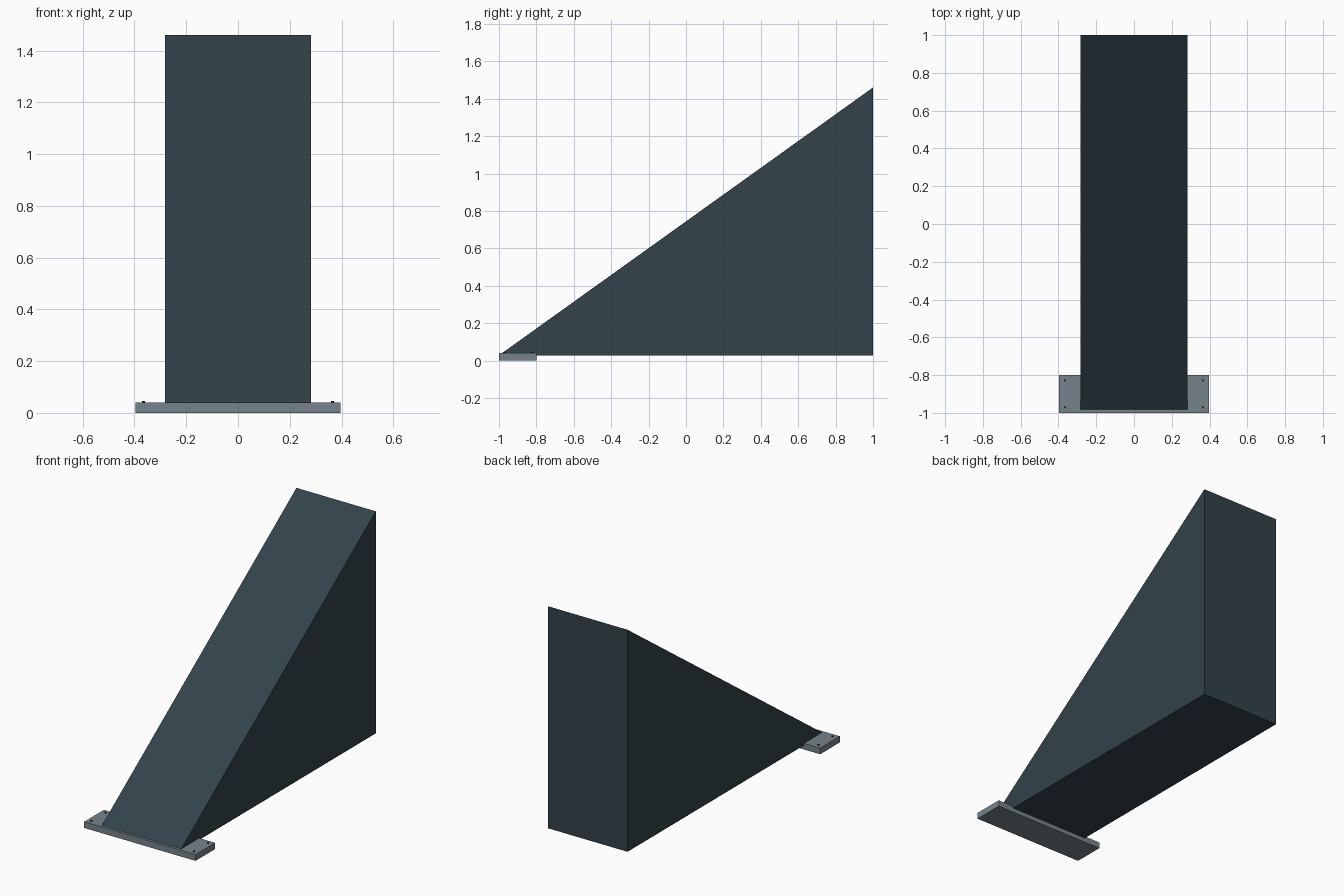
import bpy
import bmesh

cube = bpy.data.objects.get("Cube")
if cube:
    bpy.data.objects.remove(cube, do_unlink=True)


def material(name, rgb):
    mat = bpy.data.materials.new(name)
    mat.use_nodes = True
    mat.diffuse_color = (*rgb, 1)
    mat.node_tree.nodes["Principled BSDF"].inputs["Base Color"].default_value = (*rgb, 1)
    return mat


def prism(name, profile, x_half, mat):
    """Extrude a (y, z) side profile across x, centred on x = 0."""
    bm = bmesh.new()
    face = bm.faces.new([bm.verts.new((-x_half, y, z)) for y, z in profile])
    out = bmesh.ops.extrude_face_region(bm, geom=[face])
    verts = [v for v in out["geom"] if isinstance(v, bmesh.types.BMVert)]
    bmesh.ops.translate(bm, verts=verts, vec=(2 * x_half, 0, 0))
    bmesh.ops.recalc_face_normals(bm, faces=bm.faces)
    mesh = bpy.data.meshes.new(name)
    bm.to_mesh(mesh)
    bm.free()
    mesh.materials.append(mat)
    obj = bpy.data.objects.new(name, mesh)
    bpy.context.collection.objects.link(obj)
    return obj


slate = material("dark slate", (0.032, 0.055, 0.068))
steel = material("grey steel", (0.18, 0.23, 0.26))
black = material("screw black", (0.012, 0.015, 0.018))

# Sloped ramp body
prism("ramp_wedge", [(-1, 0.028), (1, 0.028), (1, 1.46)], 0.283, slate)

# Mounting plate under the front tip
prism("base_plate", [(-1, 0), (-0.8, 0), (-0.8, 0.04), (-1, 0.04)], 0.397, steel)

# Small screw heads at the plate corners
for side, x in (("right", -0.365), ("left", 0.365)):
    for end, y in (("front", -0.97), ("back", -0.828)):
        bpy.ops.mesh.primitive_cylinder_add(vertices=12, radius=0.006, depth=0.008,
                                            location=(x, y, 0.041))
        screw = bpy.context.object
        screw.name = f"{end}_{side}_screw"
        screw.data.materials.append(black)
